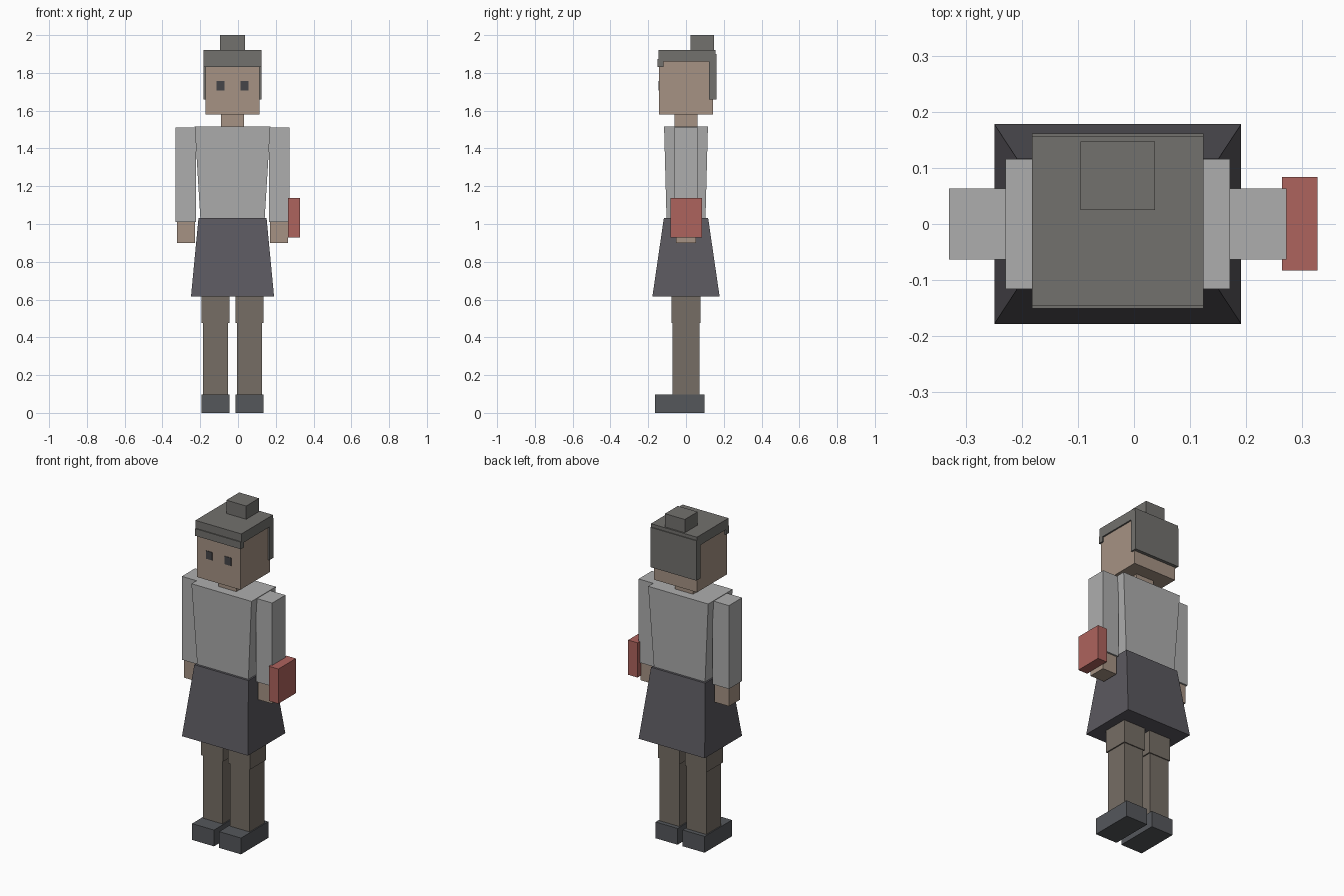
import bpy

if "Cube" in bpy.data.objects:
    bpy.data.objects.remove(bpy.data.objects["Cube"])

CX = -0.029  # body centre line; the hand-held book shifts the figure off x = 0


def material(name, rgb):
    m = bpy.data.materials.new(name)
    m.diffuse_color = (*rgb, 1)
    m.use_nodes = True
    m.node_tree.nodes["Principled BSDF"].inputs["Base Color"].default_value = m.diffuse_color
    return m


SKIN = material("skin", (0.38, 0.29, 0.23))
HAIR = material("hair", (0.17, 0.165, 0.155))
SHIRT = material("shirt", (0.42, 0.42, 0.42))
SKIRT = material("skirt_cloth", (0.105, 0.1, 0.115))
LEGS = material("stocking", (0.18, 0.155, 0.13))
SHOES = material("shoe_leather", (0.09, 0.095, 0.105))
EYES = material("eye_dark", (0.06, 0.06, 0.065))
RED = material("red_cover", (0.42, 0.125, 0.11))


def block(name, x, y, z, mat, top=None):
    """Box from (min, max) ranges; top = (half x, half y) tapers the upper face."""
    bpy.ops.mesh.primitive_cube_add(size=1)
    ob = bpy.context.object
    ob.name = ob.data.name = name
    cx, cy = sum(x) / 2, sum(y) / 2
    hx, hy = (x[1] - x[0]) / 2, (y[1] - y[0]) / 2
    for v in ob.data.vertices:
        upper = v.co.z > 0
        ax, ay = top if (top and upper) else (hx, hy)
        v.co = (cx + ax * 2 * v.co.x, cy + ay * 2 * v.co.y, z[upper])
    ob.data.materials.append(mat)
    return ob


def centred(name, half_x, y, z, mat, top=None):
    return block(name, (CX - half_x, CX + half_x), y, z, mat, top)


def pair(name, offset, half_x, y, z, mat):
    for side, s in (("left", 1), ("right", -1)):
        c = CX + s * offset
        block(f"{side}_{name}", (c - half_x, c + half_x), y, z, mat)


# Head, face and neck
centred("head", 0.144, (-0.142, 0.142), (1.58, 1.87), SKIN)
pair("eye", 0.0625, 0.021, (-0.145, -0.12), (1.708, 1.756), EYES)
centred("neck", 0.06, (-0.06, 0.06), (1.50, 1.60), SKIN)

# Hair: cap, fringe, back and bun
centred("hair_cap", 0.153, (-0.145, 0.156), (1.86, 1.92), HAIR)
centred("hair_fringe", 0.153, (-0.151, -0.12), (1.83, 1.873), HAIR)
centred("hair_back", 0.153, (0.122, 0.161), (1.66, 1.90), HAIR)
centred("hair_bun", 0.066, (0.025, 0.147), (1.915, 2.0), HAIR)

# Torso and skirt, both tapered
centred("torso", 0.17, (-0.103, 0.103), (1.025, 1.515), SHIRT, top=(0.2, 0.116))
centred("skirt", 0.22, (-0.178, 0.178), (0.615, 1.033), SKIRT, top=(0.18, 0.117))

# Arms and hands
pair("sleeve", 0.247, 0.054, (-0.063, 0.063), (1.01, 1.512), SHIRT)
pair("hand", 0.247, 0.048, (-0.053, 0.053), (0.90, 1.02), SKIN)

# Book held at the left side
block("book", (0.264, 0.327), (-0.083, 0.084), (0.928, 1.137), RED)

# Legs and shoes
pair("upper_leg", 0.09, 0.073, (-0.077, 0.077), (0.477, 0.85), LEGS)
pair("lower_leg", 0.09, 0.066, (-0.071, 0.071), (0.09, 0.485), LEGS)
pair("shoe", 0.09, 0.073, (-0.163, 0.097), (0.0, 0.098), SHOES)
